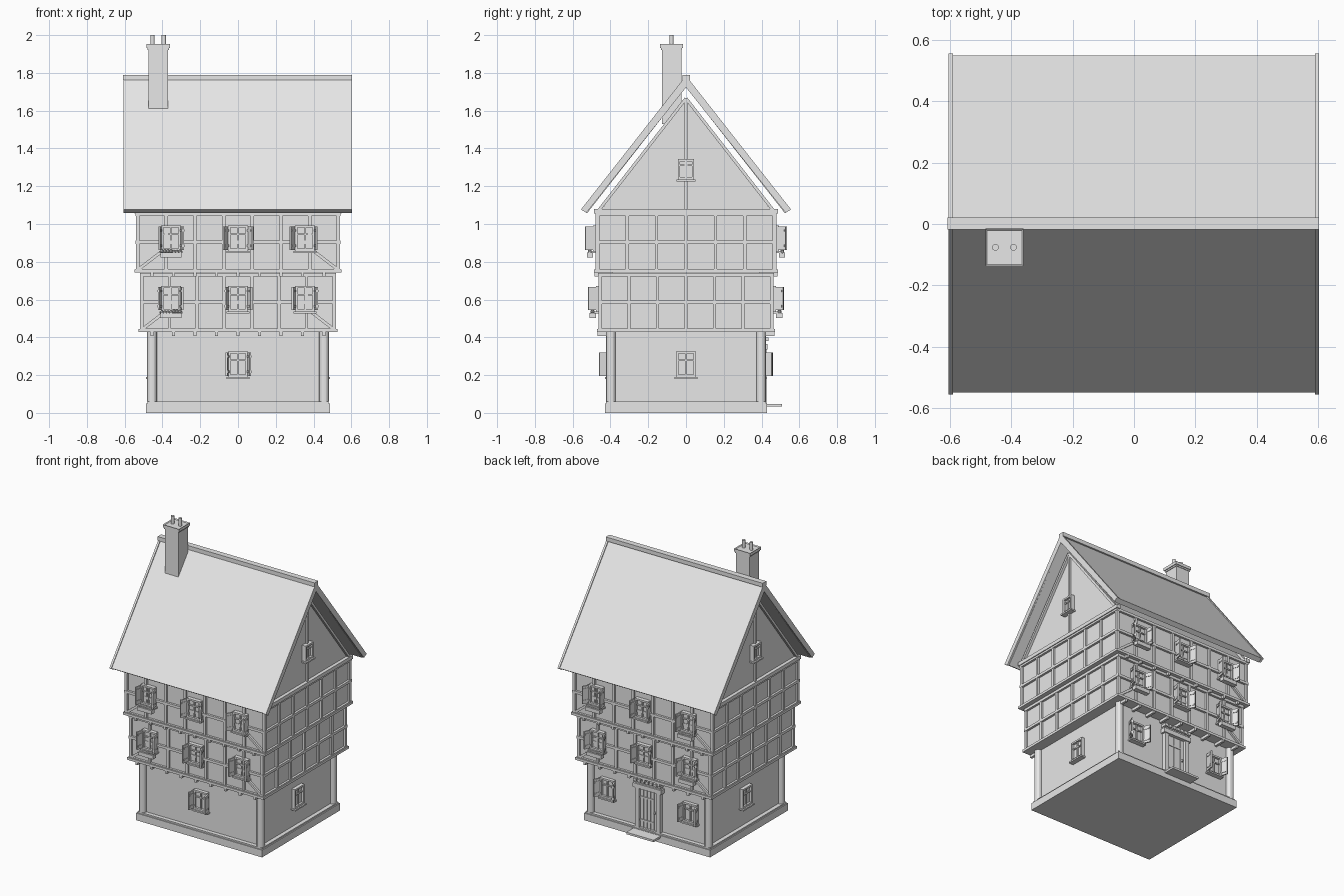
import bpy, bmesh, math, random
from math import pi
from mathutils import Matrix, Vector

random.seed(4)
if "Cube" in bpy.data.objects:
    bpy.data.objects.remove(bpy.data.objects["Cube"])

grey = bpy.data.materials.new("plain_grey")
grey.use_nodes = True
COLOUR = (0.8, 0.8, 0.8, 1)
grey.diffuse_color = COLOUR
grey.node_tree.nodes["Principled BSDF"].inputs["Base Color"].default_value = COLOUR

I = Matrix.Identity(4)
FRONT, RIGHT, BACK, LEFT = [Matrix.Rotation(k * pi / 2, 4, "Z") for k in range(4)]


def finish(name, bm):
    bmesh.ops.recalc_face_normals(bm, faces=bm.faces)
    mesh = bpy.data.meshes.new(name)
    bm.to_mesh(mesh)
    bm.free()
    mesh.materials.append(grey)
    ob = bpy.data.objects.new(name, mesh)
    bpy.context.collection.objects.link(ob)
    return ob


def box(bm, lo, hi, m=I):
    lo, hi = Vector(lo), Vector(hi)
    mat = m @ Matrix.Translation((lo + hi) / 2) @ Matrix.Diagonal((*(hi - lo), 1))
    bmesh.ops.create_cube(bm, size=1, matrix=mat)


def block(name, hx, hy, z0, z1):
    bm = bmesh.new()
    box(bm, (-hx, -hy, z0), (hx, hy, z1))
    finish(name, bm)


def cyl(bm, x, y, z0, z1, r, sides=12):
    bmesh.ops.create_cone(bm, cap_ends=True, segments=sides, radius1=r, radius2=r,
                          depth=z1 - z0, matrix=Matrix.Translation((x, y, (z0 + z1) / 2)))


def bar(bm, a, b, width, y0, y1, m):
    """Beam lying in a wall plane from a to b, given as (along, up)."""
    du, dv = b[0] - a[0], b[1] - a[1]
    mat = m @ Matrix.Translation((a[0], 0, a[1])) @ Matrix.Rotation(-math.atan2(dv, du), 4, "Y")
    box(bm, (0, y0, -width / 2), (math.hypot(du, dv), y1, width / 2), mat)


def prism(bm, pts, x0, x1):
    """Extrude a (y, z) profile along x."""
    face = bm.faces.new([bm.verts.new((x0, y, z)) for y, z in pts])
    new = bmesh.ops.extrude_face_region(bm, geom=[face])["geom"]
    bmesh.ops.translate(bm, vec=(x1 - x0, 0, 0),
                        verts=[v for v in new if isinstance(v, bmesh.types.BMVert)])


# Plinth, ground floor walls and round corner posts
block("plinth", 0.487, 0.43, 0, 0.05)
block("plinth_top", 0.48, 0.423, 0.05, 0.06)
block("ground_floor_walls", 0.452, 0.395, 0.06, 0.44)
bm = bmesh.new()
for x in (-0.455, 0.455):
    for y in (-0.398, 0.398):
        cyl(bm, x, y, 0.06, 0.43, 0.026)
finish("corner_posts", bm).select_set(True)
bpy.context.view_layer.objects.active = bpy.data.objects["corner_posts"]
bpy.ops.object.shade_smooth_by_angle()


# Timber framed storeys: wall core, posts, rails and corner braces
def storey(name, hx, hy, z0, z1):
    t = 0.018
    block(name + "_walls", hx - 0.015, hy - 0.015, z0 + 0.002, z1 - 0.002)
    bm = bmesh.new()
    for m, half, out, bays in ((FRONT, hx, hy, 7), (BACK, hx, hy, 7),
                               (RIGHT, hy, hx, 6), (LEFT, hy, hx, 6)):
        y0, y1 = -out, -out + 0.02
        for z in (z0 + t / 2, (z0 + z1) / 2, z1 - t / 2):
            box(bm, (-half, y0, z - t / 2), (half, y1, z + t / 2), m)
        for i in range(bays + 1):
            u = (half - 0.012) * (2 * i / bays - 1)
            box(bm, (u - t / 2, y0 + 0.002, z0), (u + t / 2, y1, z1), m)
        if bays == 7:
            for s in (-1, 1):
                bar(bm, (s * (half - 0.01), z0 + 0.01), (s * (half - 0.14), z0 + 0.11),
                    0.016, y0 + 0.001, y1, m)
    # projecting sill beam
    box(bm, (-hx - 0.006, -hy - 0.006, z0 - 0.003), (hx + 0.006, hy + 0.006, z0 + 0.014))
    finish(name + "_timbers", bm)
    # joist ends below the overhang
    bm = bmesh.new()
    for m in (FRONT, BACK):
        for i in range(9):
            u = (i - 4) * 0.114
            box(bm, (u - 0.008, -hy - 0.004, z0 - 0.022), (u + 0.008, -hy + 0.09, z0), m)
    finish(name + "_joists", bm)


storey("first_storey", 0.52, 0.465, 0.43, 0.74)
storey("second_storey", 0.543, 0.48, 0.745, 1.06)

# Attic with gable timbers
bm = bmesh.new()
prism(bm, [(-0.465, 1.055), (0.465, 1.055), (0, 1.655)], -0.525, 0.525)
finish("attic_walls", bm)
bm = bmesh.new()
for m in (RIGHT, LEFT):
    box(bm, (-0.486, -0.549, 1.055), (0.486, -0.52, 1.08), m)
    box(bm, (-0.008, -0.54, 1.06), (0.008, -0.52, 1.65), m)
    for s in (-1, 1):
        bar(bm, (s * 0.47, 1.062), (0, 1.665), 0.016, -0.543, -0.52, m)
finish("gable_timbers", bm)


# Roof: thin panel, thicker verge boards and ridge beam
def roof_profile(y, z, top, drop):
    return [(-y, z), (0, top), (y, z), (y - 0.028, z - 0.018), (0, top - drop), (-y + 0.028, z - 0.018)]


bm = bmesh.new()
prism(bm, roof_profile(0.55, 1.077, 1.775, 0.05), -0.597, 0.594)
finish("roof_panel", bm)
bm = bmesh.new()
for x in (-0.605, 0.59):
    prism(bm, roof_profile(0.556, 1.077, 1.785, 0.062), x, x + 0.014)
finish("verge_boards", bm)
bm = bmesh.new()
box(bm, (-0.608, -0.018, 1.762), (0.604, 0.022, 1.79))
finish("ridge_beam", bm)

# Chimney with capped rim and two pots
bm = bmesh.new()
box(bm, (-0.474, -0.128, 1.53), (-0.371, -0.024, 1.93))
finish("chimney_stack", bm)
bm = bmesh.new()
box(bm, (-0.485, -0.137, 1.932), (-0.36, -0.015, 1.952))
box(bm, (-0.479, -0.132, 1.922), (-0.366, -0.02, 1.932))
bm.faces.ensure_lookup_table()
top = max(bm.faces, key=lambda f: f.calc_center_median().z)
bmesh.ops.inset_region(bm, faces=[top], thickness=0.008, depth=-0.006)
finish("chimney_cap", bm)
bm = bmesh.new()
for x in (-0.452, -0.393):
    cyl(bm, x, -0.076, 1.94, 2.0, 0.011)
finish("chimney_pots", bm)


# Window: frame, glazing bars, sill, optional open shutters and flower box
def window(name, m, u, z, wall, w=0.105, h=0.135, shutters=True, flowers=False):
    bm = bmesh.new()
    mat = m @ Matrix.Translation((u, -wall, z))
    a, b, t = w / 2, h / 2, 0.012
    for s in (-1, 1):
        x, v = s * (a - t / 2), s * (b - t / 2)
        box(bm, (x - t / 2, -0.022, -b), (x + t / 2, 0.01, b), mat)
        box(bm, (-a, -0.022, v - t / 2), (a, 0.01, v + t / 2), mat)
    box(bm, (-a, -0.006, -b), (a, 0.01, b), mat)
    box(bm, (-0.004, -0.015, -b), (0.004, 0, b), mat)
    box(bm, (-a, -0.015, 0.016), (a, 0, 0.024), mat)
    box(bm, (-a - 0.008, -0.032, -b - 0.01), (a + 0.008, 0.005, -b), mat)
    finish(name, bm)
    if shutters:
        bm = bmesh.new()
        for s in (-1, 1):
            turn = s * math.radians(random.uniform(8, 32))
            hinge = mat @ Matrix.Translation((s * a, -0.012, 0)) @ Matrix.Rotation(turn, 4, "Z")
            box(bm, (-0.005, -0.052, -b + 0.006), (0.005, 0, b - 0.006), hinge)
            for v in (-0.04, 0.04):
                box(bm, (-0.008, -0.046, v - 0.006), (0.008, -0.004, v + 0.006), hinge)
        finish(name + "_shutters", bm)
    if flowers:
        bm = bmesh.new()
        box(bm, (-0.056, -0.055, -b - 0.034), (0.056, -0.022, -b - 0.008), mat)
        for i in range(7):
            spot = Vector((-0.048 + i * 0.016, -0.04, -b - 0.004 + random.uniform(-0.003, 0.004)))
            bmesh.ops.create_icosphere(bm, subdivisions=1, radius=0.011,
                                       matrix=mat @ Matrix.Translation(spot))
        finish(name + "_flower_box", bm)


for side, m in (("front", FRONT), ("back", BACK)):
    for level, z, wall in (("first", 0.605, 0.455), ("second", 0.925, 0.47)):
        for u in (-0.355, 0, 0.355):
            boxed = u < 0 or (side == "back" and u > 0)
            window(f"{side}_{level}_window", m, u, z, wall, flowers=boxed)
window("front_ground_window", FRONT, 0, 0.258, 0.397)
for u in (-0.32, 0.32):
    window("back_ground_window", BACK, u, 0.258, 0.397)
for m in (RIGHT, LEFT):
    window("side_ground_window", m, 0, 0.258, 0.455, shutters=False)
    window("gable_window", m, 0, 1.29, 0.532, w=0.085, h=0.108, shutters=False)

# Back door: plank leaf, posts, lintel with small canopy, step
bm = bmesh.new()
for i in range(5):
    u = (i - 2) * 0.027
    box(bm, (u - 0.0125, -0.408, 0.05), (u + 0.0125, -0.39, 0.335), BACK)
for z in (0.11, 0.27):
    box(bm, (-0.065, -0.412, z - 0.006), (0.04, -0.4, z + 0.006), BACK)
box(bm, (0.045, -0.422, 0.18), (0.055, -0.4, 0.192), BACK)
finish("door_leaf", bm)
bm = bmesh.new()
for s in (-1, 1):
    box(bm, (s * 0.082 - 0.015, -0.425, 0.05), (s * 0.082 + 0.015, -0.39, 0.345), BACK)
box(bm, (-0.11, -0.432, 0.335), (0.11, -0.39, 0.365), BACK)
box(bm, (-0.1, -0.42, 0.365), (0.1, -0.39, 0.38), BACK)
for i in range(7):
    u = (i - 3) * 0.031
    box(bm, (u - 0.012, -0.436, 0.38), (u + 0.012, -0.39, 0.4), BACK)
finish("door_frame", bm)
bm = bmesh.new()
box(bm, (-0.105, -0.508, 0.034), (0.105, -0.4, 0.048), BACK)
finish("door_step", bm)
